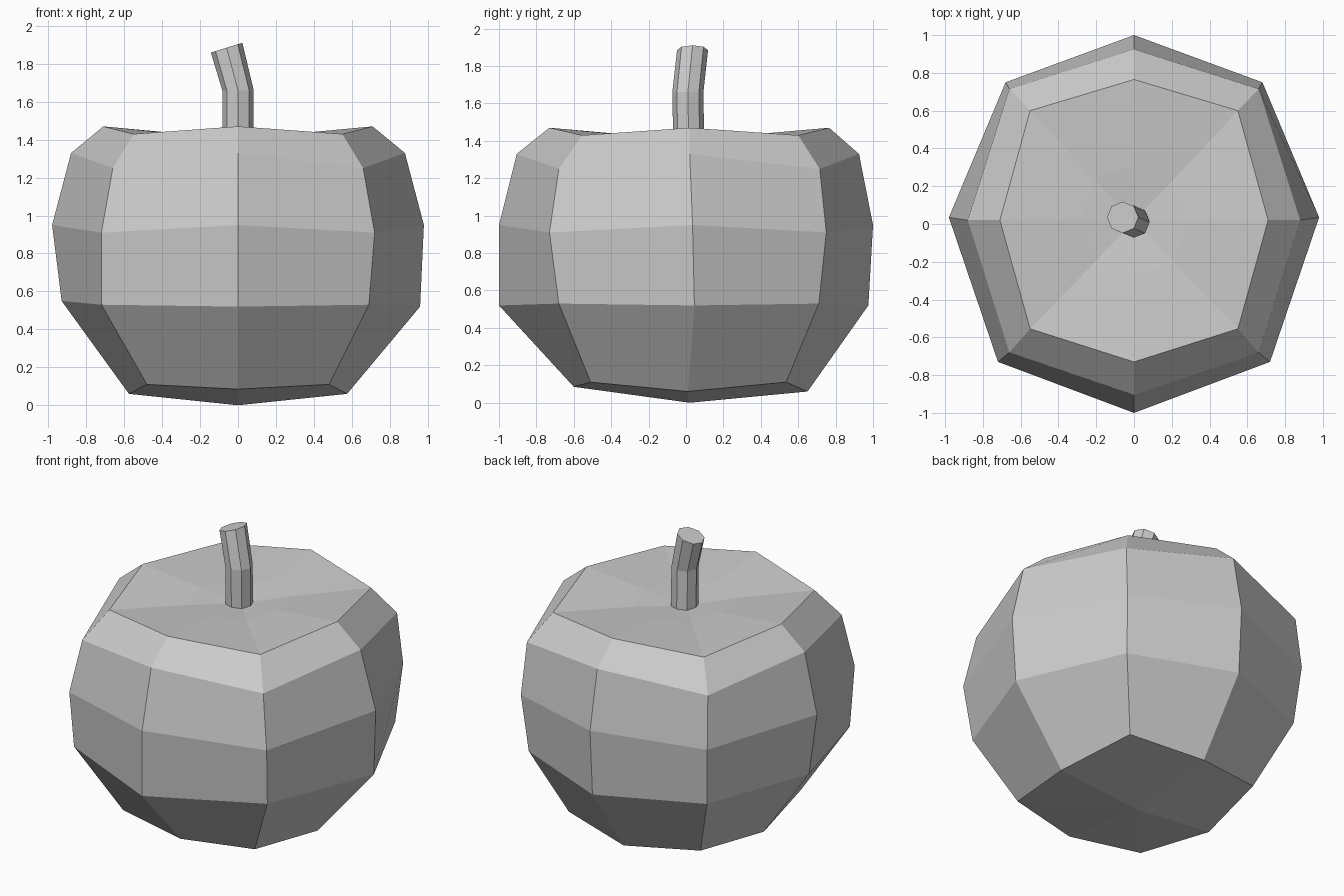
import bpy
import bmesh
import math
from mathutils import Vector

default_cube = bpy.data.objects.get("Cube")
if default_cube:
    bpy.data.objects.remove(default_cube, do_unlink=True)

# One plain grey for the whole model
grey = bpy.data.materials.new("light_grey")
grey.use_nodes = True
colour = (0.6, 0.6, 0.6, 1)
grey.diffuse_color = colour
grey.node_tree.nodes["Principled BSDF"].inputs["Base Color"].default_value = colour


def octagon(side, front, back, corner, corner_front, corner_back, z, corner_z, shift):
    """Eight points of an uneven ring, counterclockwise from the left side."""
    return [Vector(p) for p in (
        (side, shift, z),
        (corner, corner_back, corner_z),
        (0, back, z),
        (-corner, corner_back, corner_z),
        (-side, shift, z),
        (-corner, corner_front, corner_z),
        (0, front, z),
        (corner, corner_front, corner_z),
    )]


def loft(name, rings, bottom=None, top=None):
    """Skin stacked rings; close each end with a fan or one flat face."""
    bm = bmesh.new()
    loops = [[bm.verts.new(p) for p in ring] for ring in rings]
    count = len(loops[0])
    for low, high in zip(loops, loops[1:]):
        for i in range(count):
            j = (i + 1) % count
            bm.faces.new((low[i], low[j], high[j], high[i]))
    for loop, tip in ((loops[0][::-1], bottom), (loops[-1], top)):
        if tip is None:
            bm.faces.new(loop)
            continue
        centre = bm.verts.new(tip)
        for i in range(count):
            bm.faces.new((loop[i], loop[(i + 1) % count], centre))
    bmesh.ops.recalc_face_normals(bm, faces=bm.faces[:])
    mesh = bpy.data.meshes.new(name)
    bm.to_mesh(mesh)
    bm.free()
    mesh.materials.append(grey)
    obj = bpy.data.objects.new(name, mesh)
    bpy.context.collection.objects.link(obj)
    return obj


# Faceted body: base, lower belly, widest belly, shoulder, rim, sunken top
base = octagon(.575, -.6, .65, .48, -.51, .535, .06, .11, .01)
lower = octagon(.96, -1, .975, .69, -.68, .71, .52, .53, .045)
belly = octagon(.98, -1, 1, .72, -.73, .75, .95, .91, .035)
shoulder = octagon(.88, -.905, .925, .66, -.68, .715, 1.33, 1.25, .02)
rim = octagon(.71, -.73, .765, .55, -.555, .6, 1.47, 1.43, .02)
dimple = octagon(.28, -.275, .31, .215, -.21, .24, 1.43, 1.42, .02)

# Slight hand-shaped unevenness
base[6].z = .085
lower[4].x, lower[4].z = -.93, .55
lower[5].x = -.72
for ring in (belly, lower):
    ring[1].x -= .04
    ring[3].x += .04

loft("body", [base, lower, belly, shoulder, rim, dimple],
     bottom=(0, .02, 0), top=(0, .02, 1.4))


# Bent stem with a slanted cut end
def stem_ring(x, y, z, slant=0):
    radius = .083
    points = []
    for i in range(8):
        angle = i * math.tau / 8
        dx, dy = radius * math.cos(angle), radius * math.sin(angle)
        points.append(Vector((x + dx, y + dy, z + slant * dx)))
    return points


loft("stem", [stem_ring(0, .015, 1.36),
              stem_ring(0, .01, 1.66),
              stem_ring(-.06, .035, 1.885, slant=.31)])
